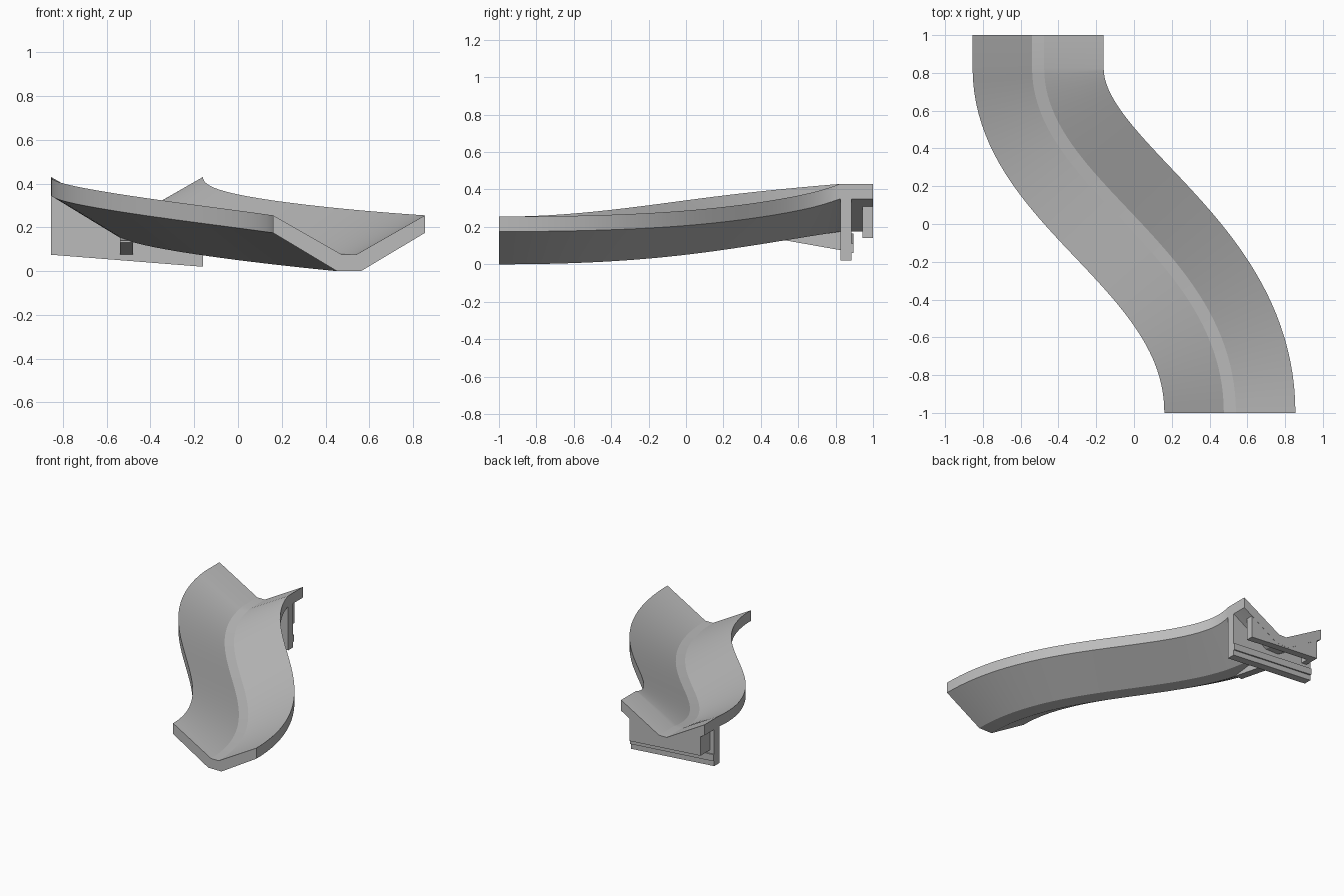
import bpy, bmesh, math
from mathutils import Vector

if "Cube" in bpy.data.objects:
    bpy.data.objects.remove(bpy.data.objects["Cube"])

grey = bpy.data.materials.new("light_grey")
grey.diffuse_color = (0.5, 0.5, 0.5, 1)
grey.use_nodes = True
grey.node_tree.nodes["Principled BSDF"].inputs["Base Color"].default_value = grey.diffuse_color


def finish(name, bm):
    bmesh.ops.recalc_face_normals(bm, faces=bm.faces[:])
    mesh = bpy.data.meshes.new(name)
    bm.to_mesh(mesh)
    bm.free()
    mesh.materials.append(grey)
    obj = bpy.data.objects.new(name, mesh)
    bpy.context.collection.objects.link(obj)
    return obj


def loft(name, rings):
    """Bridge matching rings of points and cap both ends."""
    bm = bmesh.new()
    rows = [[bm.verts.new(p) for p in ring] for ring in rings]
    n = len(rows[0])
    for a, b in zip(rows, rows[1:]):
        for i in range(n):
            j = (i + 1) % n
            bm.faces.new((a[i], a[j], b[j], b[i]))
    bm.faces.new(rows[0])
    bm.faces.new(rows[-1])
    return finish(name, bm)


def slab(name, outline, y0, y1):
    """Extrude an x-z outline along y."""
    return loft(name, [[(x, y, z) for x, z in outline] for y in (y0, y1)])


# Trough: V-shaped profile swept along a rising S-curve, straight at the back
half = [(0.347, 0.255), (0.347, 0.175), (0.055, 0.0)]
inner = [(-0.032, 0.075), (0.032, 0.075)]
profile = half + [(-u, z) for u, z in reversed(half)] + inner
BACK_X, BACK_Z, END_Y = -0.5075, 0.175, 0.825
ctrl = [Vector(p) for p in ((0.5075, -1, 0), (0.5075, -0.14, 0),
                            (BACK_X, END_Y - 0.63, 0.09), (BACK_X, END_Y, BACK_Z))]


def section(t):
    s = 1 - t
    p = s**3*ctrl[0] + 3*s*s*t*ctrl[1] + 3*s*t*t*ctrl[2] + t**3*ctrl[3]
    d = s*s*(ctrl[1]-ctrl[0]) + 2*s*t*(ctrl[2]-ctrl[1]) + t*t*(ctrl[3]-ctrl[2])
    side = Vector((d.y, -d.x, 0)).normalized()
    return [p + side*u + Vector((0, 0, z)) for u, z in profile]


STEPS = 48
rings = [section(i / STEPS) for i in range(STEPS + 1)]
rings.append([Vector((v.x, 1.0, v.z)) for v in rings[-1]])
trough = loft("trough", rings)
bpy.context.view_layer.objects.active = trough
trough.select_set(True)
bpy.ops.object.shade_smooth_by_angle(angle=math.radians(25))


def under(x):
    """Height of the trough underside at the back end."""
    return BACK_Z + max(0, abs(x - BACK_X) - 0.055) * 0.175 / 0.292


def base(x):
    """Sloping lower edge of the mounting plate."""
    return 0.02 + (-0.16 - x) * 0.055 / 0.695


L, R = BACK_X - 0.347, BACK_X + 0.347
FLOOR = (BACK_X - 0.055, BACK_X + 0.055)


def hanging(x0, x1, drop):
    """Outline filling the space from the underside down to a sloping edge."""
    tops = [x1] + [x for x in reversed(FLOOR) if x0 < x < x1] + [x0]
    return [(x0, base(x0) + drop), (x1, base(x1) + drop)] + [(x, under(x)) for x in tops]


# Mounting plate and the low ridge along its back
slab("mounting_plate", hanging(L, R, 0), END_Y, 0.885)
slab("plate_ridge", [(L, base(L) + 0.04), (R, base(R) + 0.04),
                     (R, base(R) + 0.09), (L, base(L) + 0.09)], 0.88, 0.895)

# Hook: outer wall with a slot behind it, closed at one end
slab("hook_wall", hanging(-0.82, -0.23, 0.115), 0.945, 0.999)
slab("hook_end", hanging(-0.82, -0.775, 0.115), 0.885, 0.945)

# Tapered rib supporting the trough in front of the plate
rib = [(0.52, 0.13), (0.83, 0.075), (0.83, 0.19), (0.52, 0.14)]
loft("support_rib", [[(x, y, z) for y, z in rib] for x in (-0.54, -0.48)])
